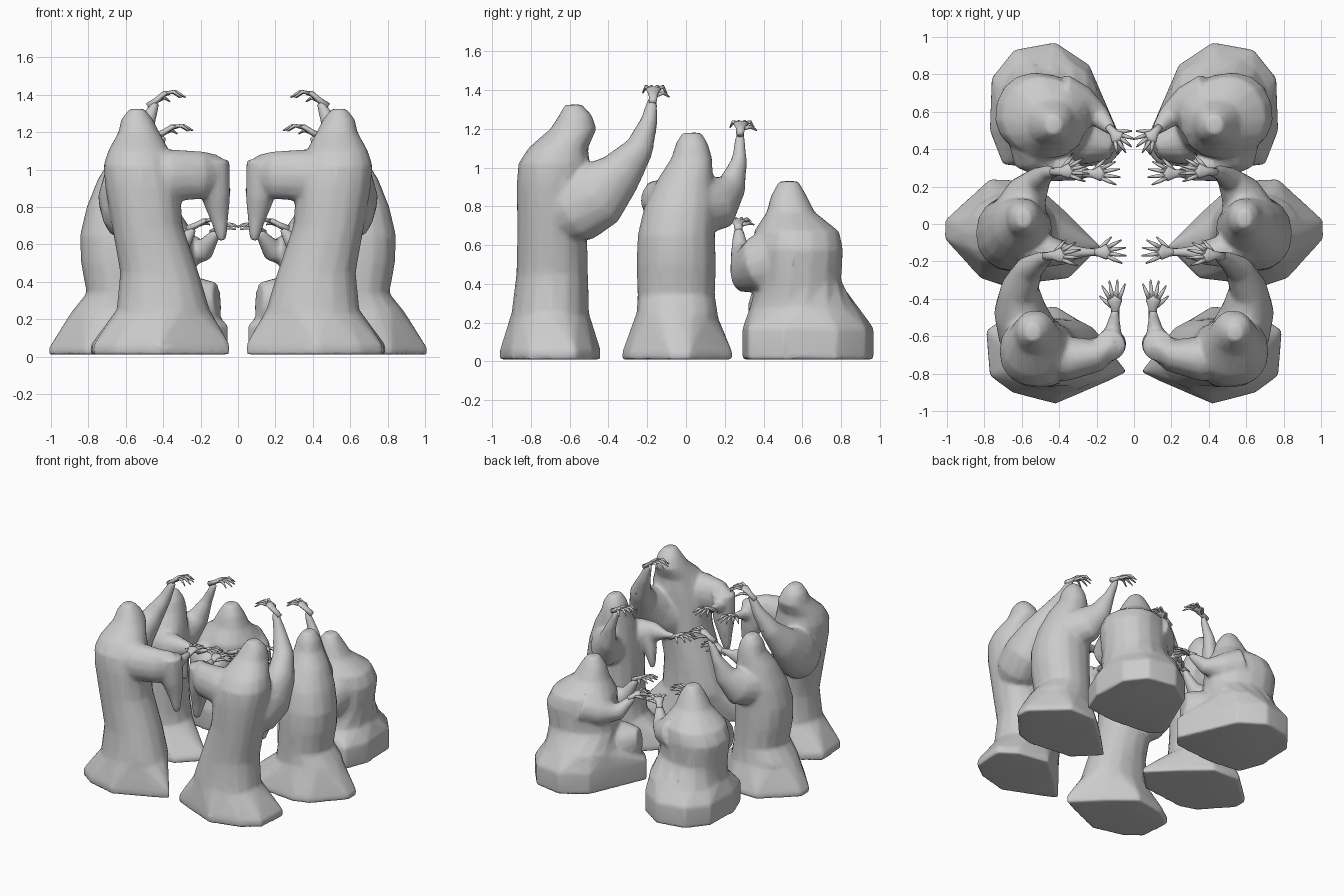
import bpy, bmesh, math
from mathutils import Vector

Z = Vector((0, 0, 1))


def power(c, e=0.9):
    return math.copysign(abs(c) ** e, c)


def loft(bm, secs, sides=14, flat=False):
    """Closed skin through sections (x, y, z, width, height); flat ones end with a turn in degrees."""
    pts = [Vector(s[:3]) for s in secs]
    u, rings = Vector((1, 0, 0)), []
    for i, s in enumerate(secs):
        if flat:
            t = math.radians(s[5])
            u = Vector((math.cos(t), math.sin(t), 0))
            v = Vector((-math.sin(t), math.cos(t), 0))
            a, b, e = s[3], s[4], 0.9
        else:
            t = (pts[min(i + 1, len(pts) - 1)] - pts[max(i - 1, 0)]).normalized()
            c = t.cross(Z)
            if c.length > 0.25:
                if i and c.dot(u) < 0:
                    c = -c
                u = c.normalized()
            u = (u - t * u.dot(t)).normalized()
            v = u.cross(t)
            a, b, e = s[3], s[-1], 1
        angles = [k * 2 * math.pi / sides for k in range(sides)]
        rings.append([bm.verts.new(pts[i] + u * a * power(math.cos(k), e)
                                   + v * b * power(math.sin(k), e)) for k in angles])
    faces = [bm.faces.new(rings[0]), bm.faces.new(rings[-1])]
    for r, q in zip(rings, rings[1:]):
        for k in range(sides):
            n = (k + 1) % sides
            faces.append(bm.faces.new((r[k], r[n], q[n], q[k])))
    bmesh.ops.recalc_face_normals(bm, faces=faces)


def hem(bm, corners, ring, low=.06):
    """Flared skirt: hull of a many-cornered footprint and the ellipse where it meets the body."""
    x, y, z, a, b = ring
    vs = [bm.verts.new((cx, cy, h)) for cx, cy in corners for h in (.01, low)]
    for k in range(16):
        t = k * math.pi / 8
        vs.append(bm.verts.new((x + a * math.cos(t), y + b * math.sin(t), z)))
    out = bmesh.ops.convex_hull(bm, input=vs)
    loose = [v for v in out["geom_interior"] if isinstance(v, bmesh.types.BMVert)]
    bmesh.ops.delete(bm, geom=loose, context='VERTS')


def finish(name, bm):
    me = bpy.data.meshes.new(name)
    bm.to_mesh(me)
    bm.free()
    for p in me.polygons:
        p.use_smooth = True
    ob = bpy.data.objects.new(name, me)
    bpy.context.collection.objects.link(ob)
    return ob


def mirror(ob):
    m = ob.modifiers.new("pair", 'MIRROR')
    m.use_mirror_merge = False


def robe(name, foot, body, limbs):
    """Hem, body and sleeves fused into one cloth surface."""
    bm = bmesh.new()
    hem(bm, *foot)
    loft(bm, body, 16, True)
    for l in limbs:
        loft(bm, l)
    ob = finish(name, bm)
    r = ob.modifiers.new("fuse", 'REMESH')
    r.mode, r.voxel_size, r.use_smooth_shade = 'VOXEL', 0.012, True
    s = ob.modifiers.new("soften", 'SMOOTH')
    s.factor, s.iterations = 0.5, 10
    d = ob.modifiers.new("simplify", 'DECIMATE')
    d.ratio = 0.1
    mirror(ob)


def hand(name, wrist, direction, arch=0.02, length=0.17):
    """Flat palm with four spread, drooping fingers and a thumb."""
    w, d = Vector(wrist), Vector(direction).normalized()
    side = d.cross(Z).normalized()
    up = side.cross(d)
    bm = bmesh.new()

    def at(f, s, h, a, b):
        return (*(w + d * f * length + side * s + up * h), a, b)

    loft(bm, [at(-0.2, 0, -arch, .02, .02), at(.1, 0, 0, .023, .016),
              at(.35, 0, arch, .04, .015), at(.52, 0, arch, .034, .01)], 8)
    for s, l in ((-.03, .86), (-.01, 1), (.012, .98), (.032, .84)):
        loft(bm, [at(.42, s * .8, arch, .011, .011),
                  at((.42 + l) / 2, s * 1.4, arch * 1.2, .01, .01),
                  at(l, s * 2, 0, .004, .004)], 6)
    loft(bm, [at(.15, .01, 0, .014, .012), at(.35, .05, arch * .3, .011, .01),
              at(.52, .08, -arch * .5, .004, .004)], 6)
    mirror(finish(name, bm))


# Front pair: tall standing figures
robe("front_robe", (
    [(.04, -.79), (.14, -.84), (.42, -.96), (.65, -.9), (.77, -.81), (.79, -.57), (.66, -.48),
     (.42, -.44), (.25, -.58)], (.40, -.70, .25, .25, .2)), [
    (.40, -.70, .1, .22, .18, 0), (.40, -.70, .25, .25, .20, 0),
    (.42, -.69, .45, .21, .185, 0), (.485, -.69, .7, .19, .18, 0), (.51, -.69, .9, .20, .185, 0),
    (.53, -.68, 1.02, .19, .185, 0), (.53, -.66, 1.1, .165, .155, 0), (.53, -.58, 1.2, .11, .12, 0),
    (.54, -.57, 1.27, .085, .085, 0), (.54, -.58, 1.325, .04, .045, 0)], [
    # raised sleeve
    [(.53, -.68, .72, .13, .13), (.57, -.58, .79, .16, .19), (.61, -.46, .86, .14, .18),
     (.61, -.34, .97, .1, .12), (.56, -.24, 1.1, .075), (.49, -.19, 1.24, .045), (.44, -.17, 1.36, .024)],
    # inward sleeve and forearm
    [(.52, -.7, .95, .13, .15), (.35, -.72, .97, .12, .14), (.2, -.70, .97, .09, .13),
     (.12, -.64, .97, .075, .115), (.11, -.55, .98, .04, .04), (.1, -.46, 1.0, .022)],
    # hanging cuff
    [(.13, -.65, 1.05, .085), (.12, -.64, .86, .08), (.10, -.63, .74, .05), (.085, -.63, .62, .024)]])
hand("front_raised_hand", (.45, -.17, 1.37), (-1, .05, .1), .03)
hand("front_low_hand", (.1, -.47, 1.0), (.05, 1, 0))

# Middle pair: bent figures
robe("middle_robe", (
    [(1.01, .02), (1.01, -.08), (.82, -.29), (.7, -.33), (.35, -.29), (.18, -.12), (.38, .08),
     (.55, .23), (.77, .24)], (.65, -.05, .24, .24, .21), .045), [
    (.64, -.04, .1, .22, .2, 0), (.65, -.045, .24, .24, .21, 0),
    (.62, -.05, .34, .19, .20, 0), (.64, -.05, .5, .20, .205, 0), (.64, -.05, .65, .205, .2, 0),
    (.63, -.03, .8, .18, .185, 0), (.61, 0, .95, .14, .14, 0), (.59, .03, 1.05, .095, .105, 0),
    (.59, .03, 1.12, .08, .085, 0), (.59, .03, 1.18, .04, .05, 0)], [
    # raised sleeve
    [(.62, .04, .8, .15, .16), (.57, .17, .82, .11, .14), (.51, .24, .91, .065, .08),
     (.46, .275, 1.04, .04), (.4, .28, 1.18, .022)],
    # low sleeve and cuff
    [(.6, -.08, .8, .13, .14), (.47, -.15, .84, .09, .1), (.38, -.16, .86, .06, .075),
     (.28, -.15, .87, .03), (.2, -.15, .88, .02)],
    [(.44, -.13, .86, .06), (.4, -.13, .74, .05), (.37, -.12, .6, .02)]])
hand("middle_raised_hand", (.41, .28, 1.2), (-1, .05, .05), .025)
hand("middle_low_hand", (.21, -.15, .88), (-1, 0, .05))

# Rear pair: crouching figures
robe("rear_robe", (
    [(.24, .85), (.42, .97), (.64, .93), (.76, .78), (.77, .5), (.7, .32), (.45, .29),
     (.13, .32), (.05, .41)], (.45, .61, .28, .27, .28), .17), [
    (.45, .62, .05, .27, .28, 0), (.45, .61, .28, .27, .28, 0), (.47, .575, .42, .255, .22, 15),
    (.49, .58, .58, .255, .225, 15), (.475, .57, .67, .23, .215, 20), (.44, .54, .77, .13, .125, 0),
    (.43, .53, .86, .09, .09, 0), (.43, .53, .93, .045, .05, 0)], [
    # sleeve by the middle figure
    [(.53, .5, .55, .15, .17), (.52, .38, .5, .14, .15), (.42, .31, .48, .09, .13),
     (.31, .28, .57, .05), (.24, .27, .69, .024)],
    # sleeve toward the centre
    [(.4, .68, .6, .13), (.28, .64, .57, .1), (.18, .57, .57, .06), (.11, .49, .67, .024)],
    # knee
    [(.35, .5, .25, .18), (.2, .44, .29, .13, .14), (.11, .41, .3, .07, .1)]])
hand("rear_front_hand", (.24, .27, .7), (-1, 0, .15), .015)
hand("rear_inner_hand", (.12, .5, .68), (-.65, -.75, .1), .015, .14)
